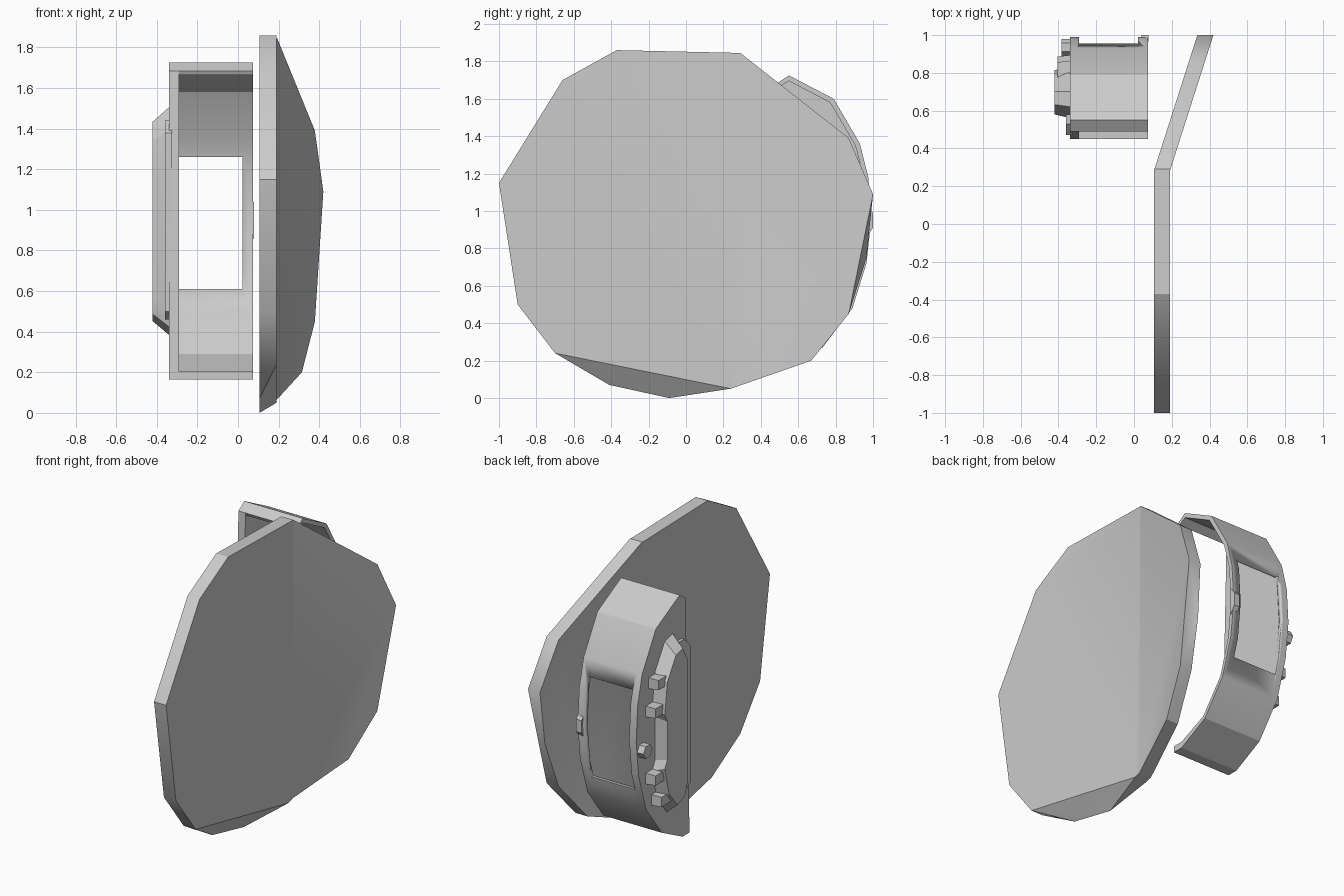
import bpy, bmesh, math
from mathutils import Vector

if "Cube" in bpy.data.objects:
    bpy.data.objects.remove(bpy.data.objects["Cube"])


def finish(bm, name, angle=30):
    bmesh.ops.recalc_face_normals(bm, faces=bm.faces)
    me = bpy.data.meshes.new(name)
    bm.to_mesh(me)
    bm.free()
    ob = bpy.data.objects.new(name, me)
    bpy.context.collection.objects.link(ob)
    bpy.ops.object.select_all(action='DESELECT')
    bpy.context.view_layer.objects.active = ob
    ob.select_set(True)
    bpy.ops.object.shade_smooth_by_angle(angle=math.radians(angle))
    return ob


def slab(name, outline, x0, x1, inset=0.0):
    """Extrude a (y, z) outline from x0 to x1; inset shrinks the x1 face."""
    bm = bmesh.new()
    cy = sum(p[0] for p in outline) / len(outline)
    cz = sum(p[1] for p in outline) / len(outline)
    k = 1 - inset
    a = [bm.verts.new((x0, y, z)) for y, z in outline]
    b = [bm.verts.new((x1, cy + (y - cy) * k, cz + (z - cz) * k)) for y, z in outline]
    bm.faces.new(a)
    bm.faces.new(b)
    for i in range(len(a)):
        j = (i + 1) % len(a)
        bm.faces.new((a[i], a[j], b[j], b[i]))
    return finish(bm, name, 20)


def rect(y0, y1, z0, z1):
    return [(y0, z0), (y1, z0), (y1, z1), (y0, z1)]


# Shield plate: faceted disc, hulled from a front and a fuller back outline
front = [(-1, 1.15), (-.66, 1.70), (-.37, 1.86), (.29, 1.845), (.87, 1.39), (1, 1.09),
         (.87, .45), (.67, .2), (.24, .05), (-.7, .24), (-.9, .5)]
back = front + [(-.41, .07), (-.09, 0), (.965, .75)]
bm = bmesh.new()
for pts, x in ((front, .19), (back, .105)):
    for y, z in pts:
        bm.verts.new((x, y, z))
bmesh.ops.convex_hull(bm, input=bm.verts[:])
bmesh.ops.dissolve_limit(bm, angle_limit=.01, verts=bm.verts[:], edges=bm.edges[:])
bmesh.ops.recalc_face_normals(bm, faces=bm.faces)
# shallow recess on the back
rear = [f for f in bm.faces if f.normal.x < -.99]
bmesh.ops.inset_region(bm, faces=rear, thickness=.14, depth=-.01)
# fold the +y part outwards
bmesh.ops.bisect_plane(bm, geom=bm.verts[:] + bm.edges[:] + bm.faces[:],
                       plane_co=Vector((0, .28, 0)), plane_no=Vector((0, 1, 0)))
for v in bm.verts:
    v.co.x += .32 * max(0, v.co.y - .28)
finish(bm, "shield_plate")

# Curved guard band with a window
outer = [(.45, .165), (.52, .165), (.73, .27), (.89, .48), (.965, .72), (.99, .95),
         (.975, 1.18), (.93, 1.36), (.79, 1.6), (.55, 1.725), (.49, 1.685)]
inner = [(.50, 1.665), (.55, 1.695), (.77, 1.58), (.905, 1.35), (.95, 1.18), (.965, .95),
         (.94, .72), (.87, .49), (.715, .29), (.52, .205), (.45, .205)]
band = slab("guard_band", outer + inner, -.30, .075)
cutter = slab("window_cutter", rect(.8, 1.1, .61, 1.26), -.29, .022)
cutter.hide_render = True
mod = band.modifiers.new("window", 'BOOLEAN')
mod.object = cutter
mod.solver = 'EXACT'
bpy.context.view_layer.objects.active = band
bpy.ops.object.modifier_apply(modifier=mod.name)
bpy.data.objects.remove(cutter)

# Closed side wall of the band
slab("side_wall", outer, -.29, -.34)
# Small lug on the open edge
slab("edge_lug", [(.965, .86), (1, .91), (1, .99), (.965, 1.04)], .04, .078)

# Raised bezel on the side wall
bezel = [(.62, 1.51), (.70, 1.49), (.80, 1.33), (.83, 1.1), (.80, 1.04), (.80, .76),
         (.83, .70), (.78, .5), (.68, .38), (.59, .42), (.56, .52), (.56, 1.4)]
slab("bezel", bezel, -.335, -.42, .13)
# Thin bar in front of the bezel
slab("front_bar", [(.47, .5), (.53, .46), (.58, .46), (.58, 1.44), (.53, 1.44), (.47, 1.38)],
     -.325, -.36)
# Prongs along the rear of the bezel
for i, (y, z) in enumerate([(.84, 1.28), (.87, 1.11), (.87, .68), (.81, .52)]):
    slab(f"prong_{i + 1}", rect(y - .12, y + .025, z - .035, z + .035), -.335, -.405, .12)
# Six-sided knob
slab("knob", [(.935 + .045 * math.cos(a), .88 + .045 * math.sin(a))
              for a in [i * math.pi / 3 for i in range(6)]], -.33, -.385)
